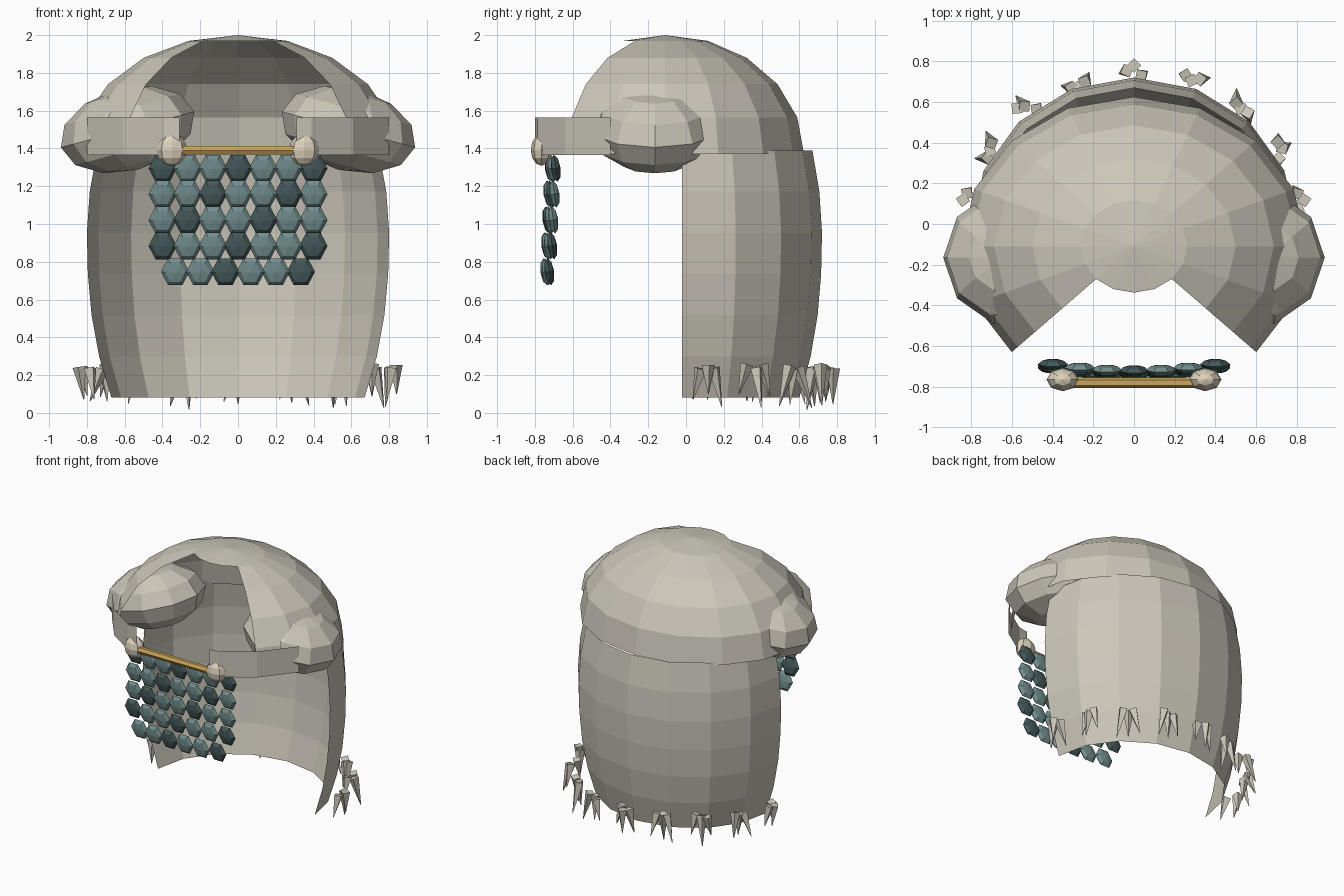
import bpy, bmesh, math, random
from mathutils import Matrix, Vector

if "Cube" in bpy.data.objects:
    bpy.data.objects.remove(bpy.data.objects["Cube"])

random.seed(4)


def mat(name, col):
    m = bpy.data.materials.new(name)
    m.diffuse_color = (*col, 1)
    m.use_nodes = True
    m.node_tree.nodes["Principled BSDF"].inputs["Base Color"].default_value = m.diffuse_color
    return m


CLOTH = mat("cloth", (0.60, 0.57, 0.49))
BONE = mat("bone", (0.72, 0.64, 0.50))
GOLD = mat("gold", (0.60, 0.38, 0.10))
TEAL = mat("teal", (0.17, 0.27, 0.27))
DARK = mat("dark_teal", (0.06, 0.10, 0.105))


def finish(name, bm, *mats):
    me = bpy.data.meshes.new(name)
    bm.to_mesh(me)
    bm.free()
    for m in mats:
        me.materials.append(m)
    ob = bpy.data.objects.new(name, me)
    bpy.context.collection.objects.link(ob)
    return ob


def grid(bm, rows):
    """Skin rows of points with quads."""
    vs = [[bm.verts.new(p) for p in r] for r in rows]
    for a, b in zip(vs, vs[1:]):
        for i in range(len(a) - 1):
            bm.faces.new((a[i], a[i + 1], b[i + 1], b[i]))
    return vs


def ring_point(rx, ry, cy, z, k):
    a = math.radians(22.5 * k)
    return (rx * math.cos(a), cy + ry * math.sin(a), z)


# Cap dome: half ellipsoid, open at the front below the first ring
bm = bmesh.new()
rows = []
for i in range(1, 6):
    t = math.radians(18 * i)
    s = math.sin(t)
    rows.append([ring_point(0.85 * s, 0.735 * s, -0.11, 1.37 + 0.63 * math.cos(t), k)
                 for k in range(-2, 11)])
rings = grid(bm, rows)
top = bm.verts.new((0, -0.11, 2.0))
front = [bm.verts.new(ring_point(0.85 * 0.309, 0.735 * 0.309, -0.11, 1.969, k)) for k in (11, 12, 13)]
crown = rings[0] + front
for a, b in zip(crown, crown[1:] + crown[:1]):
    bm.faces.new((a, b, top))
bmesh.ops.recalc_face_normals(bm, faces=bm.faces)
finish("cap_dome", bm, CLOTH)

# Back drape: barrel-shaped half tube
bm = bmesh.new()
radii = (0.745, 0.785, 0.80, 0.795, 0.775, 0.735, 0.67)
grid(bm, [[ring_point(r, r * 0.925, -0.02, 1.39 - 0.2183 * i, k) for k in range(9)]
          for i, r in enumerate(radii)])
bmesh.ops.reverse_faces(bm, faces=bm.faces)
finish("back_drape", bm, CLOTH)

for s, side in ((-1, "left"), (1, "right")):
    # Side lobe: flattened ball, inner end tipped up
    bm = bmesh.new()
    bmesh.ops.create_uvsphere(
        bm, u_segments=10, v_segments=6, radius=1,
        matrix=Matrix.Translation((s * 0.585, -0.165, 1.5))
        @ Matrix.Rotation(s * math.radians(15), 4, 'Y')
        @ Matrix.Diagonal((0.365, 0.34, 0.22, 1))
        @ Matrix.Rotation(math.radians(18), 4, 'Z'))
    finish(side + "_lobe", bm, CLOTH)

    # Cheek strap running forward to the bar
    bm = bmesh.new()
    path = ((0.80, -0.40), (0.61, -0.64), (0.39, -0.785), (0.31, -0.80))
    grid(bm, [[(s * x, y, z) for x, y in path] for z in (1.565, 1.365)])
    finish(side + "_strap", bm, CLOTH)

    # Bead at the end of the bar
    bm = bmesh.new()
    bmesh.ops.create_uvsphere(
        bm, u_segments=8, v_segments=6, radius=1,
        matrix=Matrix.Translation((s * 0.35, -0.765, 1.392)) @ Matrix.Diagonal((0.08, 0.057, 0.084, 1)))
    finish(side + "_bead", bm, BONE)

# Bar holding the veil
bm = bmesh.new()
bmesh.ops.create_cone(bm, cap_ends=True, segments=6, radius1=0.026, radius2=0.026, depth=0.68,
                      matrix=Matrix.Translation((0, -0.78, 1.39)) @ Matrix.Rotation(math.pi / 2, 4, 'Y'))
finish("veil_bar", bm, GOLD)

# Veil of hexagonal scales, every third one dark
bm = bmesh.new()
for r in range(5):
    n = 7 if r < 4 else 6
    for i in range(n):
        x = (i - (n - 1) / 2) * 0.133
        y = -0.722 + 0.2 * x * x - 0.006 * r
        res = bmesh.ops.create_uvsphere(
            bm, u_segments=6, v_segments=4, radius=1,
            matrix=Matrix.Translation((x, y, 1.295 - 0.137 * r))
            @ Matrix.Rotation(math.radians(8), 4, 'X')
            @ Matrix.Diagonal((0.075, 0.026, 0.083, 1))
            @ Matrix.Rotation(math.pi / 2, 4, 'X')
            @ Matrix.Rotation(math.pi / 6, 4, 'Z'))
        for f in {f for v in res["verts"] for f in v.link_faces}:
            f.material_index = 1 if (i + r) % 3 == 0 else 0
finish("scale_veil", bm, TEAL, DARK)

# Fringe: clusters of downward spikes round the hem
bm = bmesh.new()
for c in range(9):
    a = math.radians(10 + 20 * c)
    out = Vector((math.cos(a), math.sin(a), 0))
    side = Vector((-out.y, out.x, 0))
    base = Vector((0.82 * out.x, -0.02 + 0.765 * out.y, 0.25))
    for k in (-1, 0, 1):
        length = random.uniform(0.15, 0.23)
        d = (Vector((0, 0, -1)) + side * (k * 0.22) + out * random.uniform(-0.2, 0.35)).normalized()
        p = base + side * (k * 0.035) + out * random.uniform(-0.035, 0.035)
        p.z += random.uniform(-0.02, 0.01)
        bmesh.ops.create_cone(
            bm, cap_ends=True, segments=4, radius1=0.036, radius2=0.002, depth=length,
            matrix=Matrix.Translation(p + d * length / 2) @ d.to_track_quat('Z', 'Y').to_matrix().to_4x4())
finish("hem_spikes", bm, CLOTH)
